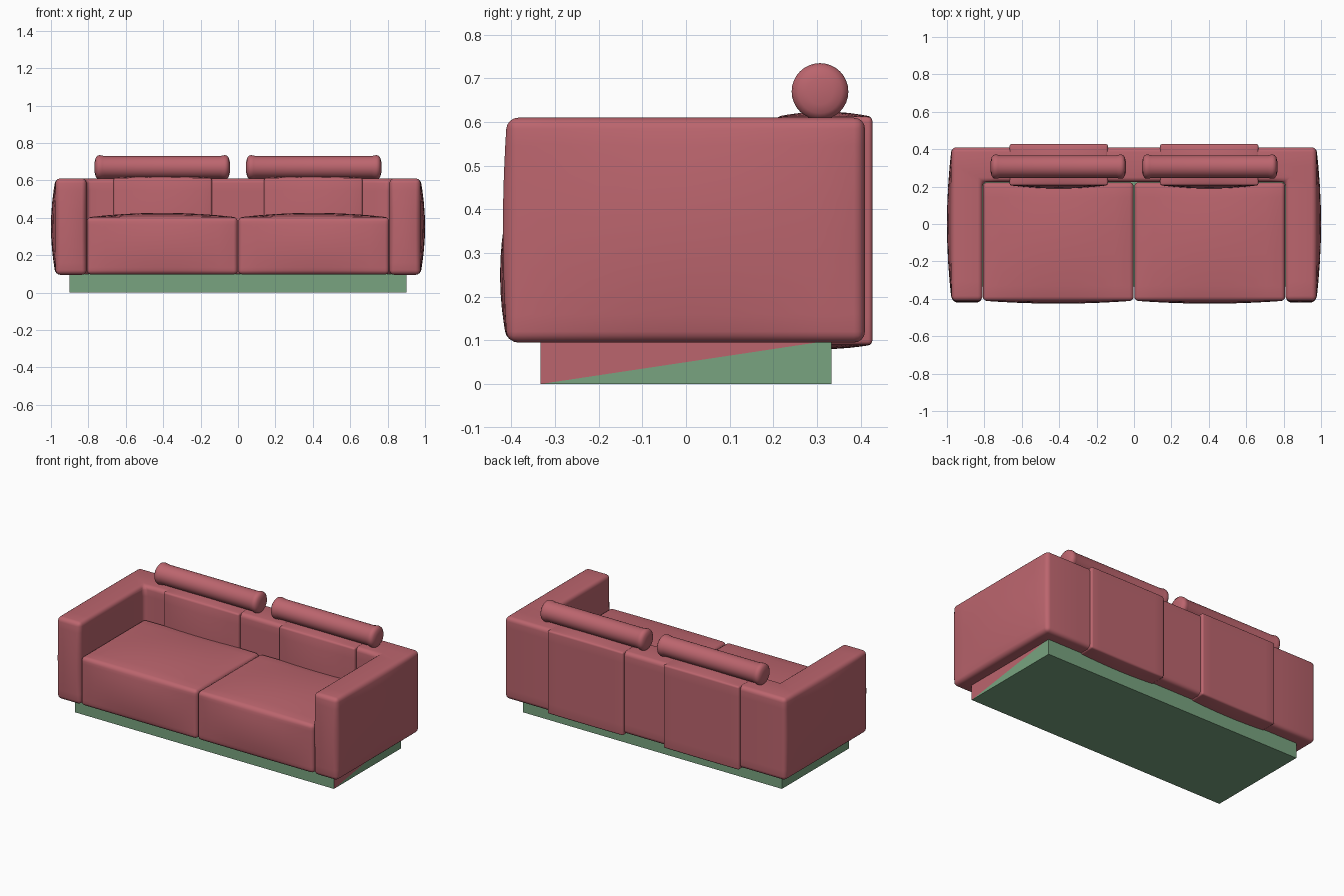
import bpy, bmesh, math
from mathutils import Vector, Matrix

if "Cube" in bpy.data.objects:
    bpy.data.objects.remove(bpy.data.objects["Cube"], do_unlink=True)


def material(name, rgb):
    m = bpy.data.materials.new(name)
    m.use_nodes = True
    m.diffuse_color = (*rgb, 1)
    bsdf = next(n for n in m.node_tree.nodes if n.type == 'BSDF_PRINCIPLED')
    bsdf.inputs["Base Color"].default_value = (*rgb, 1)
    return m


RED = material("rose fabric", (0.50, 0.13, 0.155))
GREEN = material("green base", (0.19, 0.37, 0.215))


def finish(name, bm, mats, smooth=True):
    bmesh.ops.recalc_face_normals(bm, faces=bm.faces)
    mesh = bpy.data.meshes.new(name)
    bm.to_mesh(mesh)
    bm.free()
    for m in mats:
        mesh.materials.append(m)
    ob = bpy.data.objects.new(name, mesh)
    bpy.context.collection.objects.link(ob)
    if smooth:
        bpy.ops.object.select_all(action='DESELECT')
        ob.select_set(True)
        bpy.context.view_layer.objects.active = ob
        bpy.ops.object.shade_smooth_by_angle(angle=math.radians(40))
    return ob


def prism(outline, z0, z1):
    bm = bmesh.new()
    face = bm.faces.new([bm.verts.new((x, y, z0)) for x, y in outline])
    ext = bmesh.ops.extrude_face_region(bm, geom=[face], use_keep_orig=True)
    for v in ext["geom"]:
        if isinstance(v, bmesh.types.BMVert):
            v.co.z = z1
    bmesh.ops.recalc_face_normals(bm, faces=bm.faces)
    return bm


def rect(x0, x1, y0, y1):
    return [(x0, y0), (x1, y0), (x1, y1), (x0, y1)]


def soften(bm, radius, lo, hi, steps=8):
    """Round every edge, then slice the block so it can be puffed out."""
    bmesh.ops.bevel(bm, geom=bm.edges[:], offset=radius, segments=4,
                    profile=0.5, affect='EDGES')
    for axis in range(3):
        normal = Vector([float(i == axis) for i in range(3)])
        for k in range(1, steps):
            geom = bm.verts[:] + bm.edges[:] + bm.faces[:]
            point = normal * (lo[axis] + (hi[axis] - lo[axis]) * k / steps)
            bmesh.ops.bisect_plane(bm, geom=geom, plane_co=point, plane_no=normal)


def hump(u):
    return max(0.0, 1 - u * u)


def cushion(name, lo, hi, radius, puff_lo, puff_hi):
    """Rounded box whose sides swell by the given amounts."""
    bm = prism(rect(lo[0], hi[0], lo[1], hi[1]), lo[2], hi[2])
    soften(bm, radius, lo, hi)
    for v in bm.verts:
        u = [(2 * v.co[i] - lo[i] - hi[i]) / (hi[i] - lo[i]) for i in range(3)]
        for i in range(3):
            puff = puff_hi[i] if u[i] > 0 else puff_lo[i]
            v.co[i] += u[i] * puff * hump(u[i - 1]) * hump(u[i - 2])
    return finish(name, bm, [RED])


# Plinth, with one fabric-coloured wedge on its left side
base = prism(rect(-0.9, 0.9, -0.333, 0.333), 0, 0.1)
side = max(base.faces, key=lambda f: f.calc_center_median().x)
low = min(side.verts, key=lambda v: v.co.y + v.co.z)
high = max(side.verts, key=lambda v: v.co.y + v.co.z)
bmesh.ops.connect_verts(base, verts=[low, high])
for f in base.faces:
    c = f.calc_center_median()
    f.material_index = int(c.x > 0.89 and c.y < 0)
finish("plinth", base, [GREEN, RED], smooth=False)

# Arms and back in one U-shaped frame
half = [(0.975, 0.41), (0.975, -0.41), (0.81, -0.41), (0.81, 0.225)]
outline = half + [(-x, y) for x, y in reversed(half)]
z0, z1 = 0.095, 0.61
frame = prism(outline, z0, z1)
soften(frame, 0.025, (-0.975, -0.41, z0), (0.975, 0.41, z1))
for v in frame.verts:
    x, y, z = v.co
    rise = hump((2 * z - z0 - z1) / (z1 - z0))
    if abs(x) > 0.94:
        v.co.x += math.copysign(0.025, x) * rise * hump(y / 0.41)
    if y < -0.38:
        v.co.y -= 0.018 * rise * hump((abs(x) - 0.893) / 0.083)
finish("arms_and_back", frame, [RED])

# Bolster outline as (half length, radius), from tip to middle
bolster_profile = [(0.362, 0.0), (0.361, 0.03), (0.356, 0.05), (0.347, 0.062),
                   (0.335, 0.065), (0.322, 0.063), (0.31, 0.06)]


def bolster(name, centre):
    bm = bmesh.new()
    ring = bolster_profile + [(-x, r) for x, r in reversed(bolster_profile)]
    verts = [bm.verts.new((x, 0, r)) for x, r in ring]
    edges = [bm.edges.new(pair) for pair in zip(verts, verts[1:])]
    bmesh.ops.spin(bm, geom=verts + edges, cent=(0, 0, 0), axis=(1, 0, 0),
                   angle=2 * math.pi, steps=32)
    bmesh.ops.remove_doubles(bm, verts=bm.verts, dist=0.0005)
    bmesh.ops.transform(bm, matrix=Matrix.Translation(centre), verts=bm.verts)
    finish(name, bm, [RED])


# Seat cushions, back pads and bolsters, one of each per side
for label, s in (("left", 1), ("right", -1)):
    def span(a, b):
        return sorted((s * a, s * b))

    a, b = span(0.002, 0.808)
    cushion(label + "_seat_cushion", (a, -0.41, 0.097), (b, 0.222, 0.402),
            0.022, (0, 0.016, 0.004), (0, 0, 0.024))
    a, b = span(0.14, 0.665)
    cushion(label + "_back_pad", (a, 0.207, 0.09), (b, 0.427, 0.612),
            0.01, (0, 0.018, 0.01), (0, 0, 0.012))
    bolster(label + "_bolster", (s * 0.405, 0.307, 0.67))
